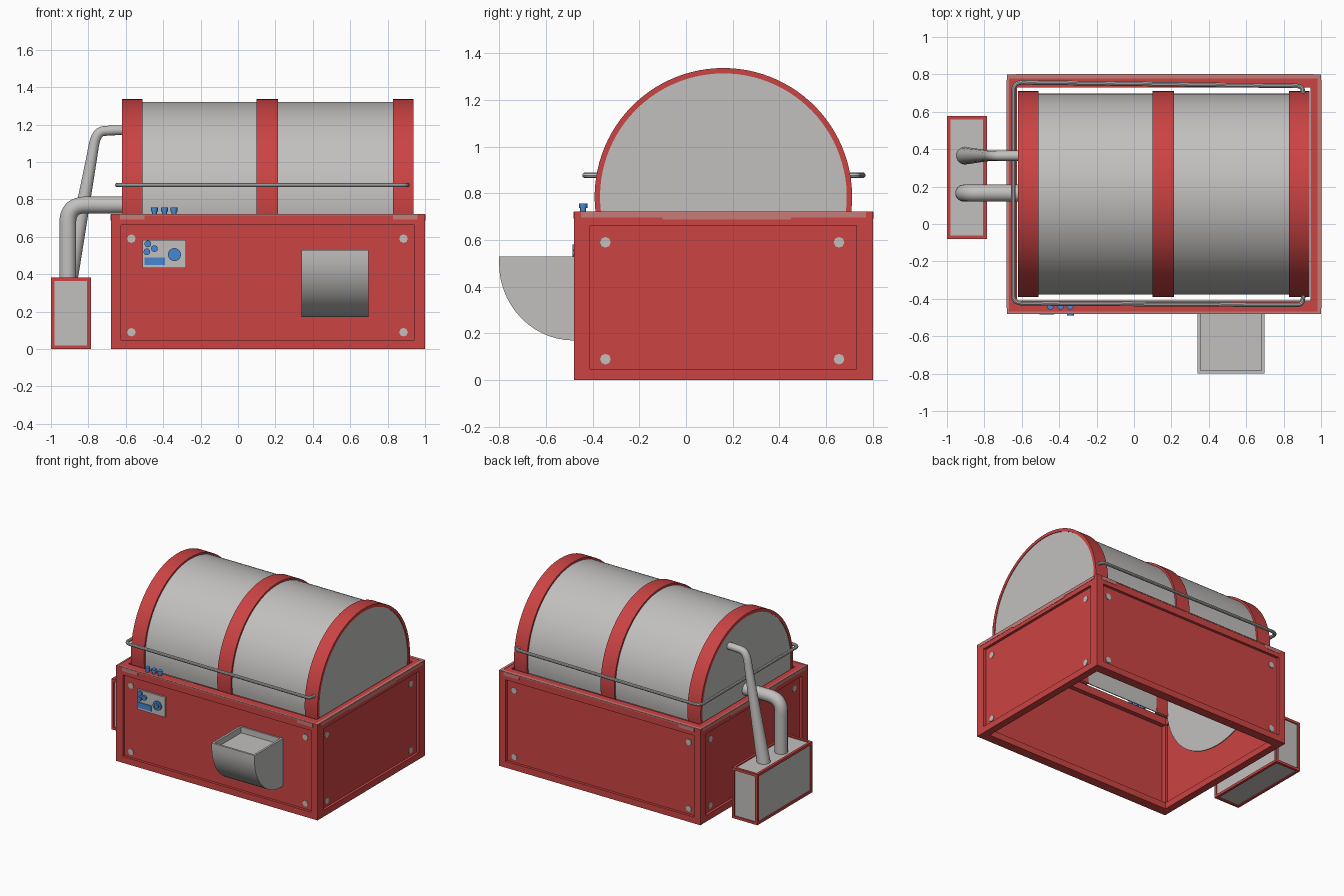
import bpy, bmesh, math
from mathutils import Matrix, Vector

if "Cube" in bpy.data.objects:
    bpy.data.objects.remove(bpy.data.objects["Cube"])


def material(name, rgb):
    m = bpy.data.materials.new(name)
    m.diffuse_color = (*rgb, 1)
    m.use_nodes = True
    m.node_tree.nodes["Principled BSDF"].inputs["Base Color"].default_value = m.diffuse_color
    return m


RED = material("red paint", (0.60, 0.056, 0.056))
GREY = material("grey metal", (0.54, 0.53, 0.52))
BLUE = material("blue control", (0.065, 0.24, 0.62))
WORN = material("worn red", (0.58, 0.20, 0.19))


def finish(name, bm, mat):
    bmesh.ops.recalc_face_normals(bm, faces=bm.faces)
    me = bpy.data.meshes.new(name)
    bm.to_mesh(me)
    bm.free()
    me.materials.append(mat)
    ob = bpy.data.objects.new(name, me)
    bpy.context.collection.objects.link(ob)
    return ob


def add_box(bm, x0, x1, y0, y1, z0, z1):
    m = Matrix.Translation(((x0 + x1) / 2, (y0 + y1) / 2, (z0 + z1) / 2))
    bmesh.ops.create_cube(bm, size=1, matrix=m @ Matrix.Diagonal((x1 - x0, y1 - y0, z1 - z0, 1)))


def boxes(name, mat, *dims):
    bm = bmesh.new()
    for d in dims:
        add_box(bm, *d)
    return finish(name, bm, mat)


def cylinder(name, mat, centre, axis, r, depth, n=16):
    bm = bmesh.new()
    rot = Vector((0, 0, 1)).rotation_difference(Vector(axis)).to_matrix().to_4x4()
    bmesh.ops.create_cone(bm, cap_ends=True, segments=n, radius1=r, radius2=r, depth=depth,
                          matrix=Matrix.Translation(centre) @ rot)
    return finish(name, bm, mat)


def extrude_x(pts, x0, x1):
    """Solid from a (y, z) profile running along x."""
    bm = bmesh.new()
    f = bm.faces.new([bm.verts.new((x0, y, z)) for y, z in pts])
    g = bmesh.ops.extrude_face_region(bm, geom=[f])["geom"]
    bmesh.ops.translate(bm, vec=(x1 - x0, 0, 0), verts=[v for v in g if isinstance(v, bmesh.types.BMVert)])
    bmesh.ops.recalc_face_normals(bm, faces=bm.faces)
    return bm


def tube(name, pts, r, radii=None, sides=5):
    cu = bpy.data.curves.new(name, "CURVE")
    cu.dimensions = "3D"
    cu.bevel_depth, cu.bevel_resolution = r, sides
    cu.use_fill_caps = True
    sp = cu.splines.new("NURBS")
    sp.points.add(len(pts) - 1)
    for i, p in enumerate(pts):
        sp.points[i].co = (*p, 1)
        sp.points[i].radius = radii[i] if radii else 1
    sp.use_endpoint_u, sp.order_u, sp.resolution_u = True, 3, 8
    cu.materials.append(GREY)
    ob = bpy.data.objects.new(name, cu)
    bpy.context.collection.objects.link(ob)


# Base housing: frame bars, open top and bottom
X0, X1, Y0, Y1, H = -0.68, 1.0, -0.48, 0.80, 0.72
TX, TY = 0.055, 0.07
bars = [(x, x + TX, y, y + TY, 0, H) for x in (X0, X1 - TX) for y in (Y0, Y1 - TY)]
for z0, z1 in ((0, 0.048), (0.662, H)):
    bars += [(X0 + TX, X1 - TX, y, y + TY, z0, z1) for y in (Y0, Y1 - TY)]
    bars += [(x, x + TX, Y0 + TY, Y1 - TY, z0, z1) for x in (X0, X1 - TX)]
boxes("base_frame", RED, *bars)

# Recessed wall panels
R = 0.02
boxes("base_panels", RED,
      (X0 + TX, X1 - TX, Y0 + R, Y0 + R + 0.015, 0.04, 0.67),
      (X0 + TX, X1 - TX, Y1 - R - 0.015, Y1 - R, 0.04, 0.67),
      (X0 + R, X0 + R + 0.015, Y0 + TY, Y1 - TY, 0.04, 0.67),
      (X1 - R - 0.015, X1 - R, Y0 + TY, Y1 - TY, 0.04, 0.67))

# Panel bolts
for z in (0.09, 0.59):
    for x in (-0.57, 0.885):
        for y in (Y0 + R, Y1 - R):
            cylinder("panel_bolt", GREY, (x, y, z), (0, 1, 0), 0.023, 0.008, 8)
    for y in (-0.345, 0.655):
        for x in (X0 + R, X1 - R):
            cylinder("panel_bolt", GREY, (x, y, z), (1, 0, 0), 0.023, 0.008, 8)

# Worn paint along the upper edges
e = 0.002
worn = []
for y in (Y0, Y1):
    worn += [(-0.63, -0.50, y - e, y + e, 0.692, H), (0.83, 0.96, y - e, y + e, 0.692, H),
             (-0.50, 0.83, y - e, y + e, 0.713, H)]
for x in (X0, X1):
    worn += [(x - e, x + e, -0.45, 0.77, 0.697, H), (x - e, x + e, -0.1, 0.45, 0.688, 0.697)]
worn += [(X0, X1, Y1 - 0.022, Y1, H - e, H + e), (X0, X1, Y0, Y0 + 0.012, H - e, H + e),
         (X1 - 0.02, X1, Y0, Y1, H - e, H + e), (X0, X0 + 0.012, Y0, Y1, H - e, H + e)]
boxes("worn_edges", WORN, *worn)

# Drum: arched shell, three bands and round end plates
CY, CZ = 0.16, 0.785


def arch(name, mat, x0, x1, r_out, r_in, n=56):
    angles = [math.radians(-9 + 198 * i / n) for i in range(n + 1)]
    ring = [(CY + r_out * math.cos(a), CZ + r_out * math.sin(a)) for a in angles]
    ring += [(CY + r_in * math.cos(a), CZ + r_in * math.sin(a)) for a in reversed(angles)]
    finish(name, extrude_x(ring, x0, x1), mat)


arch("drum_shell", GREY, -0.61, 0.925, 0.537, 0.531)
for x0, x1 in ((-0.62, -0.51), (0.10, 0.215), (0.83, 0.937)):
    arch("drum_band", RED, x0, x1, 0.551, 0.528)
for x in (-0.612, 0.928):
    cylinder("drum_end", GREY, (x, CY, CZ), (1, 0, 0), 0.538, 0.008, 64)

# Guard rail around the drum
Z = 0.877
tube("guard_rail", [(0.905, -0.37, Z), (0.905, -0.40, Z), (0.895, -0.432, Z), (0.84, -0.432, Z),
                    (-0.55, -0.425, Z), (-0.645, -0.422, Z), (-0.645, -0.34, Z),
                    (-0.645, 0.66, Z), (-0.645, 0.757, Z), (-0.55, 0.757, Z),
                    (0.84, 0.738, Z), (0.895, 0.738, Z), (0.905, 0.71, Z), (0.905, 0.68, Z)], 0.012, sides=3)

# Pipes from the drum end to the side tank
tube("lower_pipe", [(-0.61, 0.165, 0.77), (-0.72, 0.165, 0.77), (-0.91, 0.165, 0.77),
                    (-0.91, 0.165, 0.58), (-0.91, 0.165, 0.36)], 0.046)
tube("upper_pipe", [(-0.61, 0.365, 1.17), (-0.68, 0.365, 1.17), (-0.76, 0.365, 1.16),
                    (-0.785, 0.365, 1.0), (-0.905, 0.365, 0.36)], 0.027, [1, 1, 1, 1.1, 1.75])

# Side tank: grey body with red edge bars
tx, ty, tz, w = (-1.0, -0.787), (-0.08, 0.577), (0.0, 0.382), 0.019
boxes("tank_body", GREY, (tx[0] + .008, tx[1] - .008, ty[0] + .008, ty[1] - .008, .008, tz[1] - .008))
edges = [(x, x + w, y, y + w, *tz) for x in (tx[0], tx[1] - w) for y in (ty[0], ty[1] - w)]
edges += [(x, x + w, ty[0] + w, ty[1] - w, z, z + w) for x in (tx[0], tx[1] - w) for z in (0, tz[1] - w)]
edges += [(tx[0] + w, tx[1] - w, y, y + w, z, z + w) for y in (ty[0], ty[1] - w) for z in (0, tz[1] - w)]
boxes("tank_frame", RED, *edges)

# Front chute: rounded underside and sunken top
curve = [(-0.48 - 0.32 * math.cos(t), 0.50 - 0.33 * math.sin(t))
         for t in (math.radians(90 * i / 14) for i in range(15))]
bm = extrude_x([(-0.455, 0.53), (-0.80, 0.53)] + curve + [(-0.455, 0.17)], 0.34, 0.697)
top = next(f for f in bm.faces if f.normal.z > 0.99)
bmesh.ops.inset_region(bm, faces=[top], thickness=0.022)
bmesh.ops.inset_region(bm, faces=[top], thickness=0.0005)
bmesh.ops.translate(bm, vec=(0, 0, -0.045), verts=top.verts[:])
finish("chute", bm, GREY)

# Control panel with buttons, display and dial
boxes("control_panel", GREY, (-0.51, -0.277, -0.472, -0.455, 0.432, 0.583))
boxes("display", BLUE, (-0.50, -0.39, -0.478, -0.47, 0.449, 0.49))
for x, z in ((-0.482, 0.562), (-0.447, 0.537), (-0.487, 0.52)):
    cylinder("button", BLUE, (x, -0.475, z), (0, 1, 0), 0.018, 0.02)
cylinder("dial", BLUE, (-0.34, -0.474, 0.505), (0, 1, 0), 0.035, 0.016, 20)
cylinder("dial_cap", BLUE, (-0.34, -0.478, 0.505), (0, 1, 0), 0.018, 0.024)
for x in (-0.447, -0.393, -0.342):
    cylinder("top_knob_stem", BLUE, (x, -0.44, 0.73), (0, 0, 1), 0.013, 0.03, 12)
    cylinder("top_knob", BLUE, (x, -0.44, 0.746), (0, 0, 1), 0.018, 0.02, 12)

# Smooth round surfaces, keep edges sharp
bpy.ops.object.select_all(action="SELECT")
bpy.context.view_layer.objects.active = bpy.data.objects["guard_rail"]
bpy.ops.object.convert(target="MESH")
bpy.ops.object.shade_smooth_by_angle(angle=math.radians(32))
